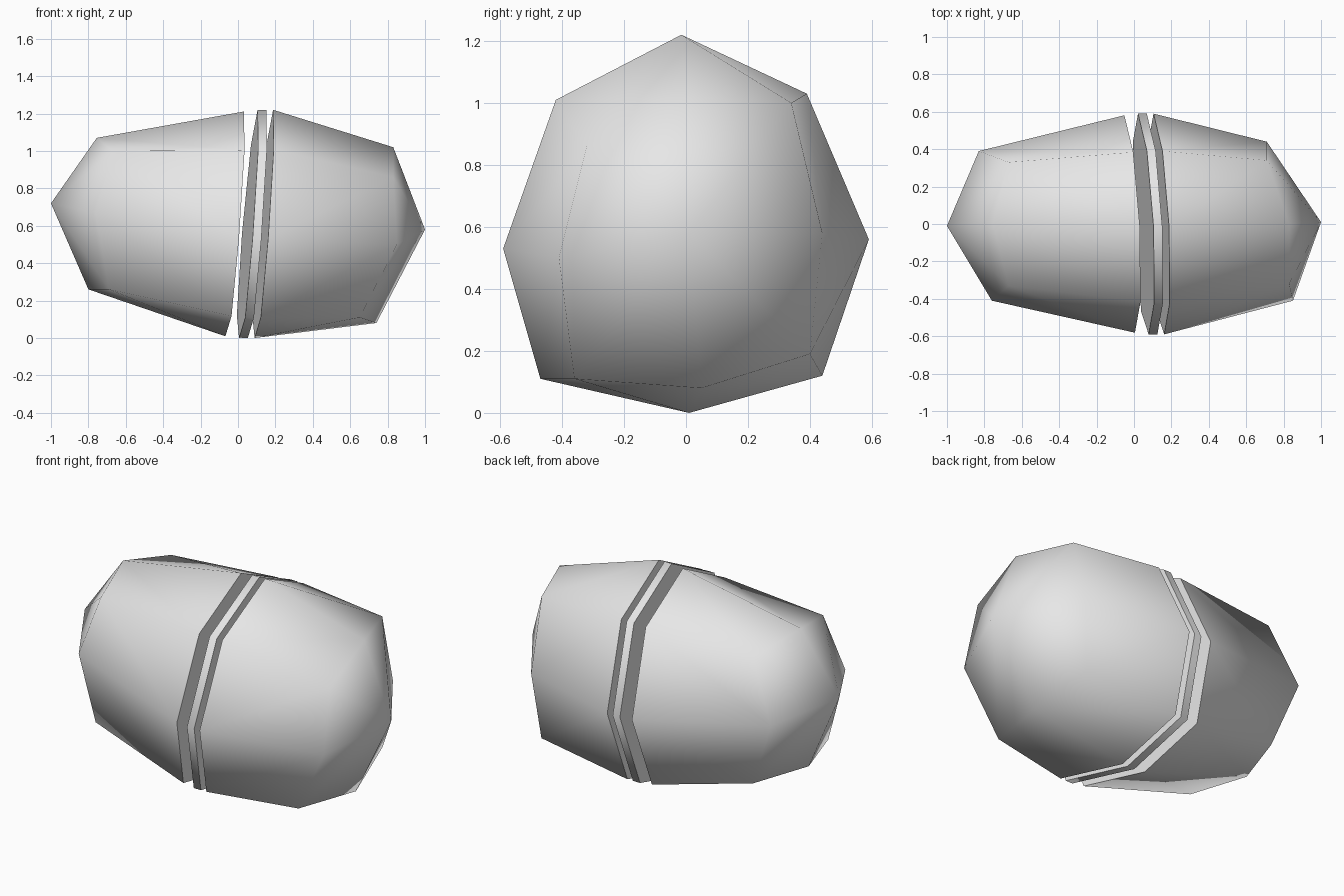
import bpy, bmesh, math

cube = bpy.data.objects.get("Cube")
if cube:
    bpy.data.objects.remove(cube)

shell_grey = bpy.data.materials.new("shell_grey")
shell_grey.use_nodes = True
shell_grey.diffuse_color = (0.8, 0.8, 0.8, 1)
shell_grey.node_tree.nodes["Principled BSDF"].inputs["Base Color"].default_value = (0.8, 0.8, 0.8, 1)

# Eight-sided rim as (y, z), and the uneven shoulders as (x, y, z), all starting at the top
RIM = [(-0.015, 1.22), (0.39, 1.03), (0.59, 0.56), (0.44, 0.12),
       (0.01, 0), (-0.47, 0.11), (-0.59, 0.53), (-0.42, 1.01)]
SHOULDER_RIGHT = [(-0.755, 0, 1.07), (-0.67, 0.33, 1.0), (-0.83, 0.39, 0.66), (-0.68, 0.34, 0.26),
                  (-0.8, -0.01, 0.26), (-0.69, -0.35, 0.26), (-0.76, -0.41, 0.67), (-0.67, -0.33, 1.0)]
SHOULDER_LEFT = [(0.83, 0, 1.02), (0.71, 0.34, 1.0), (0.71, 0.44, 0.58), (0.67, 0.40, 0.19),
                 (0.74, 0.05, 0.08), (0.65, -0.36, 0.11), (0.85, -0.41, 0.5), (0.83, -0.32, 0.86)]


def rim(x, size=1):
    """Place the rim on a slightly leaning plane."""
    return [(x - 0.05 * y + 0.08 * (z - 0.61), y * size, 0.61 + (z - 0.61) * size) for y, z in RIM]


def loft(name, rings, tip=None):
    """Skin the rings; the first is capped and the last closes on a tip or a cap."""
    bm = bmesh.new()
    loops = [[bm.verts.new(p) for p in r] for r in rings]
    n = len(loops[0])
    for a, b in zip(loops, loops[1:]):
        for i in range(n):
            j = (i + 1) % n
            bm.faces.new((a[i], a[j], b[j], b[i]))
    bm.faces.new(loops[0])
    if tip:
        end = bm.verts.new(tip)
        for i in range(n):
            bm.faces.new((loops[-1][i], loops[-1][(i + 1) % n], end))
    else:
        bm.faces.new(loops[-1])
    bmesh.ops.recalc_face_normals(bm, faces=bm.faces)
    mesh = bpy.data.meshes.new(name)
    bm.to_mesh(mesh)
    bm.free()
    mesh.materials.append(shell_grey)
    obj = bpy.data.objects.new(name, mesh)
    bpy.context.collection.objects.link(obj)
    bpy.ops.object.select_all(action="DESELECT")
    obj.select_set(True)
    bpy.context.view_layer.objects.active = obj
    bpy.ops.object.shade_smooth_by_angle(angle=math.radians(70))


# Two rounded halves with a thin separate band between them
loft("right_half", [rim(-0.018, 0.985), SHOULDER_RIGHT], (-1, -0.01, 0.72))
loft("middle_band", [rim(0.055), rim(0.102)])
loft("left_half", [rim(0.138), SHOULDER_LEFT], (1, 0.01, 0.58))
